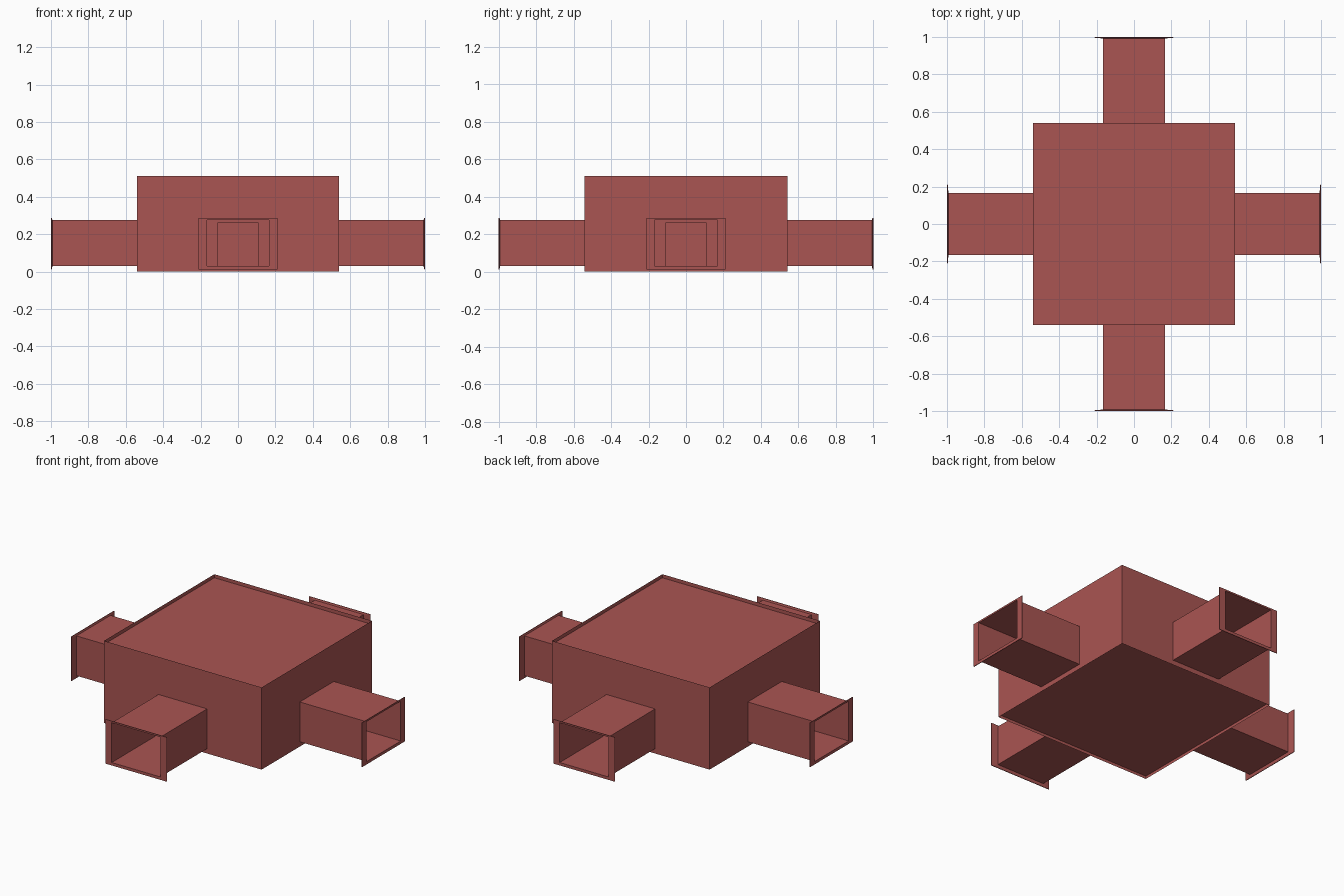
import bpy
from math import pi
from mathutils import Matrix

if "Cube" in bpy.data.objects:
    bpy.data.objects.remove(bpy.data.objects["Cube"])

mat = bpy.data.materials.new("dull_red")
mat.diffuse_color = (0.40, 0.09, 0.085, 1)
mat.use_nodes = True
mat.node_tree.nodes["Principled BSDF"].inputs["Base Color"].default_value = mat.diffuse_color


def add(name, verts, faces, turn=0):
    mesh = bpy.data.meshes.new(name)
    mesh.from_pydata(verts, [], faces)
    mesh.transform(Matrix.Rotation(turn * pi / 2, 4, 'Z'))
    mesh.materials.append(mat)
    obj = bpy.data.objects.new(name, mesh)
    bpy.context.collection.objects.link(obj)
    return obj


def ring(w, z0, z1, y):
    return [(-w, y, z0), (w, y, z0), (w, y, z1), (-w, y, z1)]


def loft(name, rings, turn=0, cap=False):
    # Four-sided sheet lofted through rectangular rings
    verts = [v for r in rings for v in r]
    faces = [(4*k + i, 4*k + (i+1) % 4, 4*k + 4 + (i+1) % 4, 4*k + 4 + i)
             for k in range(len(rings) - 1) for i in range(4)]
    if cap:
        n = 4 * (len(rings) - 1)
        faces.append((n, n + 1, n + 2, n + 3))
    return add(name, verts, faces, turn)


def square(z, s=0.541):
    return [(-s, -s, z), (s, -s, z), (s, s, z), (-s, s, z)]


# Central hall: thin walls with the floor and roof set slightly inside
loft("hall_walls", [square(0.0), square(0.51)])
add("hall_floor", square(0.018), [(3, 2, 1, 0)])
add("hall_roof", square(0.488), [(0, 1, 2, 3)])

for i, side in enumerate(("front", "right", "back", "left")):
    # Open-ended passage
    loft(side + "_passage", [ring(0.167, 0.03, 0.277, -0.541),
                             ring(0.167, 0.03, 0.277, -0.994)][::-1], i)
    # Thin flange around the passage mouth
    loft(side + "_flange", [ring(0.167, 0.03, 0.277, -0.992),
                            ring(0.211, 0.012, 0.287, -0.996),
                            ring(0.211, 0.012, 0.287, -1.0),
                            ring(0.167, 0.03, 0.277, -1.0),
                            ring(0.167, 0.03, 0.277, -0.992)], i)
    # Door frame and recessed door at the inner end of the passage
    loft(side + "_doorway", [ring(0.11, 0.03, 0.262, -0.541),
                             ring(0.11, 0.03, 0.262, -0.553),
                             ring(0.073, 0.03, 0.225, -0.553),
                             ring(0.073, 0.03, 0.225, -0.545)], i, cap=True)
